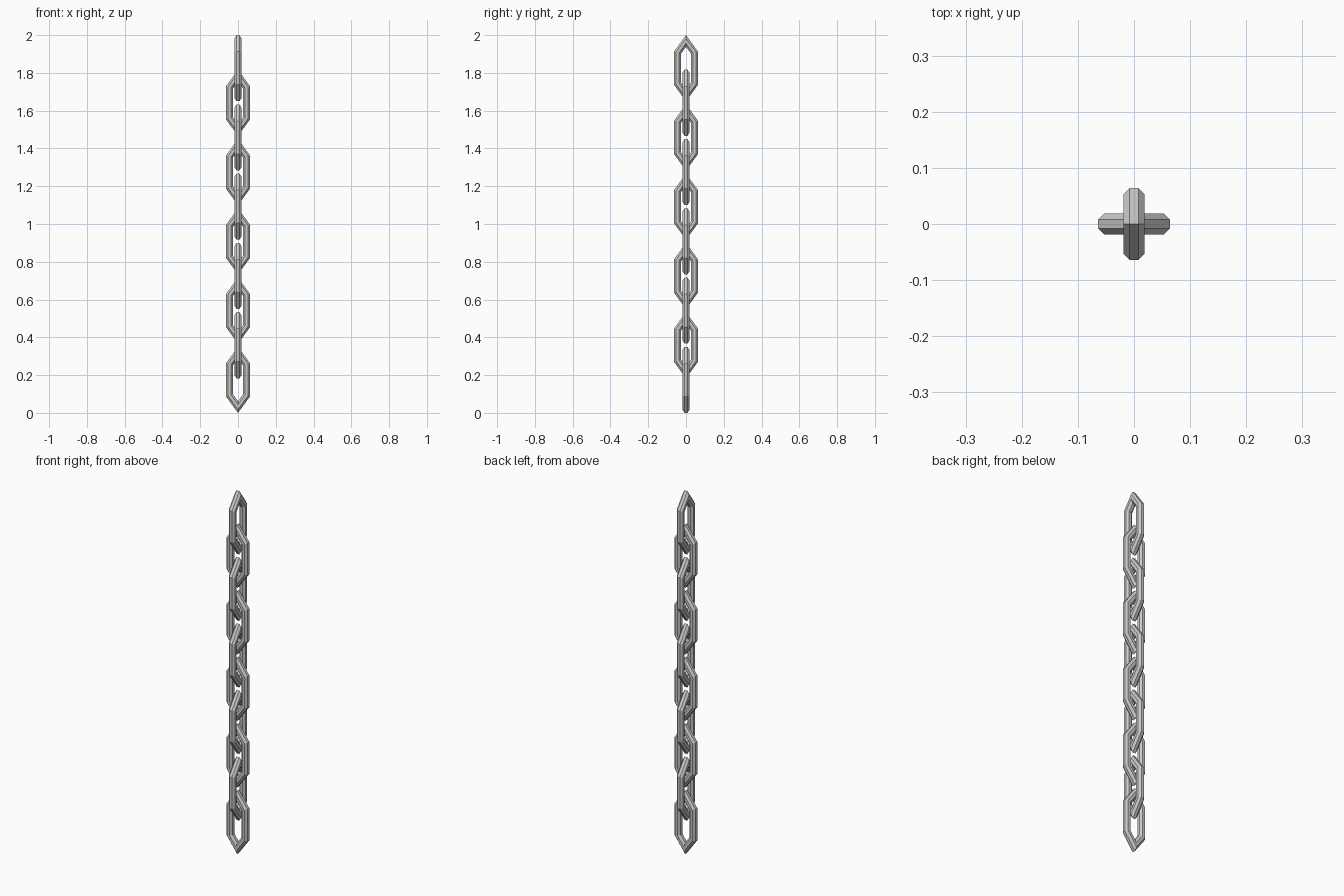
import bpy, bmesh
from math import cos, sin, pi, radians
from mathutils import Vector, Matrix

if "Cube" in bpy.data.objects:
    bpy.data.objects.remove(bpy.data.objects["Cube"])

LINKS = 10
HEIGHT = 0.35            # one link, tip to tip
PITCH = (2.0 - HEIGHT) / (LINKS - 1)
OUT_W, OUT_H = 0.064, HEIGHT / 2     # outer half width / half height
IN_W, IN_H = 0.027, 0.113            # hole half width / half height
DEPTH = 0.0188                       # half thickness


def hexagon(w, h, shoulder):
    return [Vector(p) for p in ((0, h), (w, shoulder), (w, -shoulder),
                                (0, -h), (-w, -shoulder), (-w, shoulder))]


def link_mesh():
    # octagonal section swept around a stretched hexagon with mitred corners
    outer, inner = hexagon(OUT_W, OUT_H, 0.0875), hexagon(IN_W, IN_H, 0.076)
    bm = bmesh.new()
    rings = []
    for o, i in zip(outer, inner):
        ring = []
        for k in range(8):
            a = pi / 8 + k * pi / 4
            s = 1 / cos(pi / 8)
            p = (o + i) / 2 + (o - i) / 2 * cos(a) * s
            ring.append(bm.verts.new((p.x, DEPTH * sin(a) * s, p.y)))
        rings.append(ring)
    for j in range(6):
        a, b = rings[j], rings[(j + 1) % 6]
        for k in range(8):
            n = (k + 1) % 8
            bm.faces.new((a[k], a[n], b[n], b[k]))
    bmesh.ops.recalc_face_normals(bm, faces=bm.faces)
    me = bpy.data.meshes.new("chain_link")
    bm.to_mesh(me)
    bm.free()
    return me


# chain: alternate links turned a quarter turn
mesh = link_mesh()
for n in range(LINKS):
    link = bpy.data.objects.new(f"chain_link_{n + 1}", mesh)
    link.location.z = OUT_H + n * PITCH
    link.rotation_euler.z = radians(90) * (n % 2)
    bpy.context.collection.objects.link(link)
